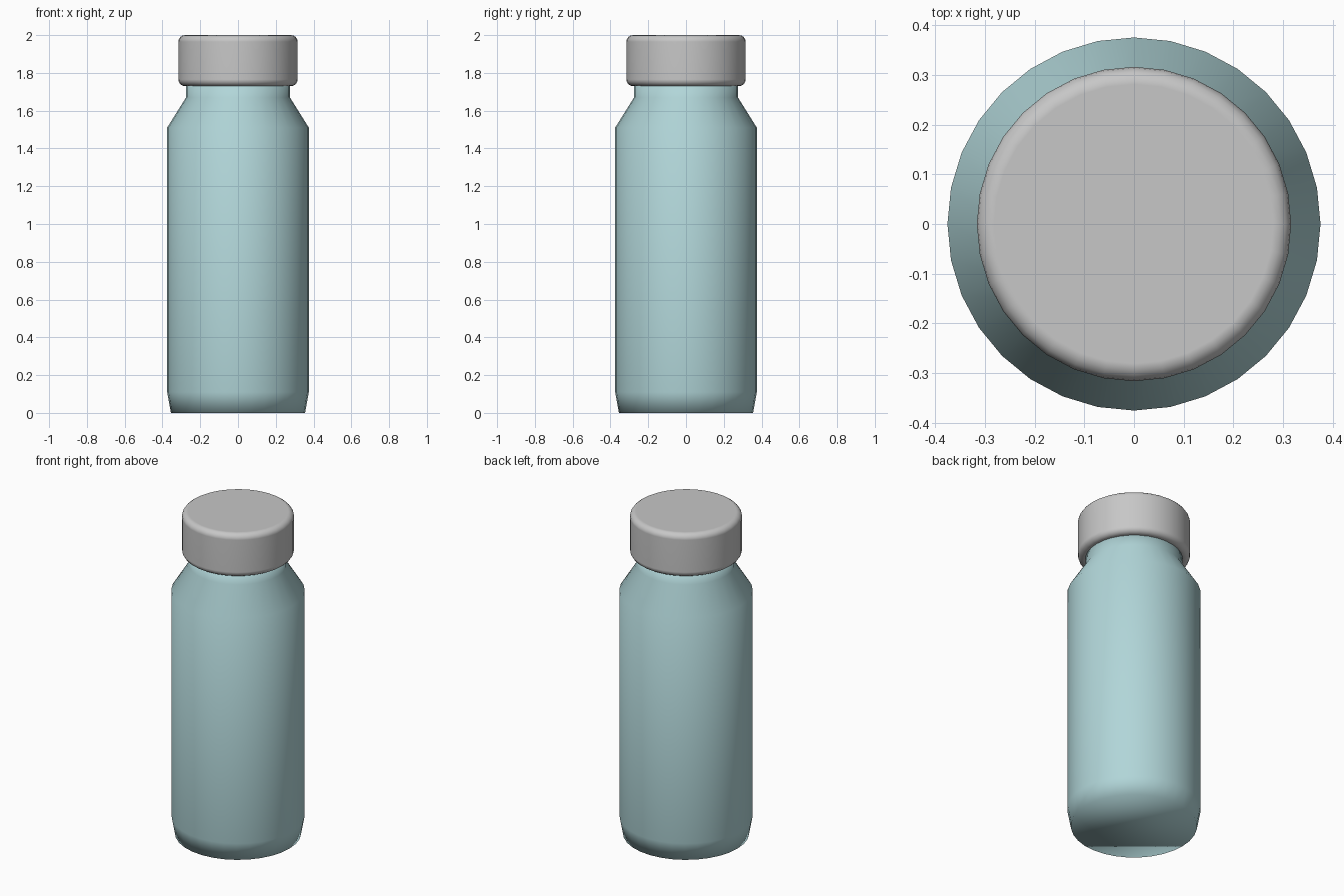
import bpy
import bmesh
from math import tau
from mathutils import Matrix

SIDES = 32

default_cube = bpy.data.objects.get("Cube")
if default_cube:
    bpy.data.objects.remove(default_cube, do_unlink=True)


def make_material(name, rgb):
    mat = bpy.data.materials.new(name)
    mat.use_nodes = True
    color = (*rgb, 1.0)
    mat.diffuse_color = color
    bsdf = next(n for n in mat.node_tree.nodes if n.type == "BSDF_PRINCIPLED")
    bsdf.inputs["Base Color"].default_value = color
    return mat


def make_object(name, bm, mat):
    bmesh.ops.recalc_face_normals(bm, faces=bm.faces)
    for face in bm.faces:
        face.smooth = True
    mesh = bpy.data.meshes.new(name)
    bm.to_mesh(mesh)
    bm.free()
    mesh.materials.append(mat)
    obj = bpy.data.objects.new(name, mesh)
    bpy.context.scene.collection.objects.link(obj)
    return obj


def lathe(name, profile, mat):
    """Spin a (radius, height) profile round z and close both ends."""
    bm = bmesh.new()
    verts = [bm.verts.new((r, 0, z)) for r, z in profile]
    edges = [bm.edges.new(pair) for pair in zip(verts, verts[1:])]
    bmesh.ops.spin(bm, geom=verts + edges, cent=(0, 0, 0), axis=(0, 0, 1),
                   angle=tau, steps=SIDES, use_merge=True)
    bmesh.ops.remove_doubles(bm, verts=bm.verts, dist=0.0001)
    rims = [e for e in bm.edges if e.is_boundary]
    bmesh.ops.holes_fill(bm, edges=rims, sides=0)
    return make_object(name, bm, mat)


teal = make_material("pale teal", (0.44, 0.67, 0.69))
grey = make_material("light grey", (0.57, 0.57, 0.57))

# Bottle: tapered foot, straight wall, sloped shoulder, short neck
lathe("bottle_body",
      [(0.355, 0), (0.375, 0.11), (0.375, 1.51), (0.275, 1.67), (0.275, 1.75)],
      teal)

# Cap: cylinder with rounded top and bottom rims
bm = bmesh.new()
bmesh.ops.create_cone(bm, cap_ends=True, segments=SIDES, radius1=0.316,
                      radius2=0.316, depth=0.27,
                      matrix=Matrix.Translation((0, 0, 1.865)))
cap = make_object("bottle_cap", bm, grey)
bevel = cap.modifiers.new("rounded_rims", "BEVEL")
bevel.width = 0.035
bevel.segments = 4
bevel.limit_method = "ANGLE"
bevel.angle_limit = 0.8
cap.modifiers.new("flat_end_shading", "WEIGHTED_NORMAL")
